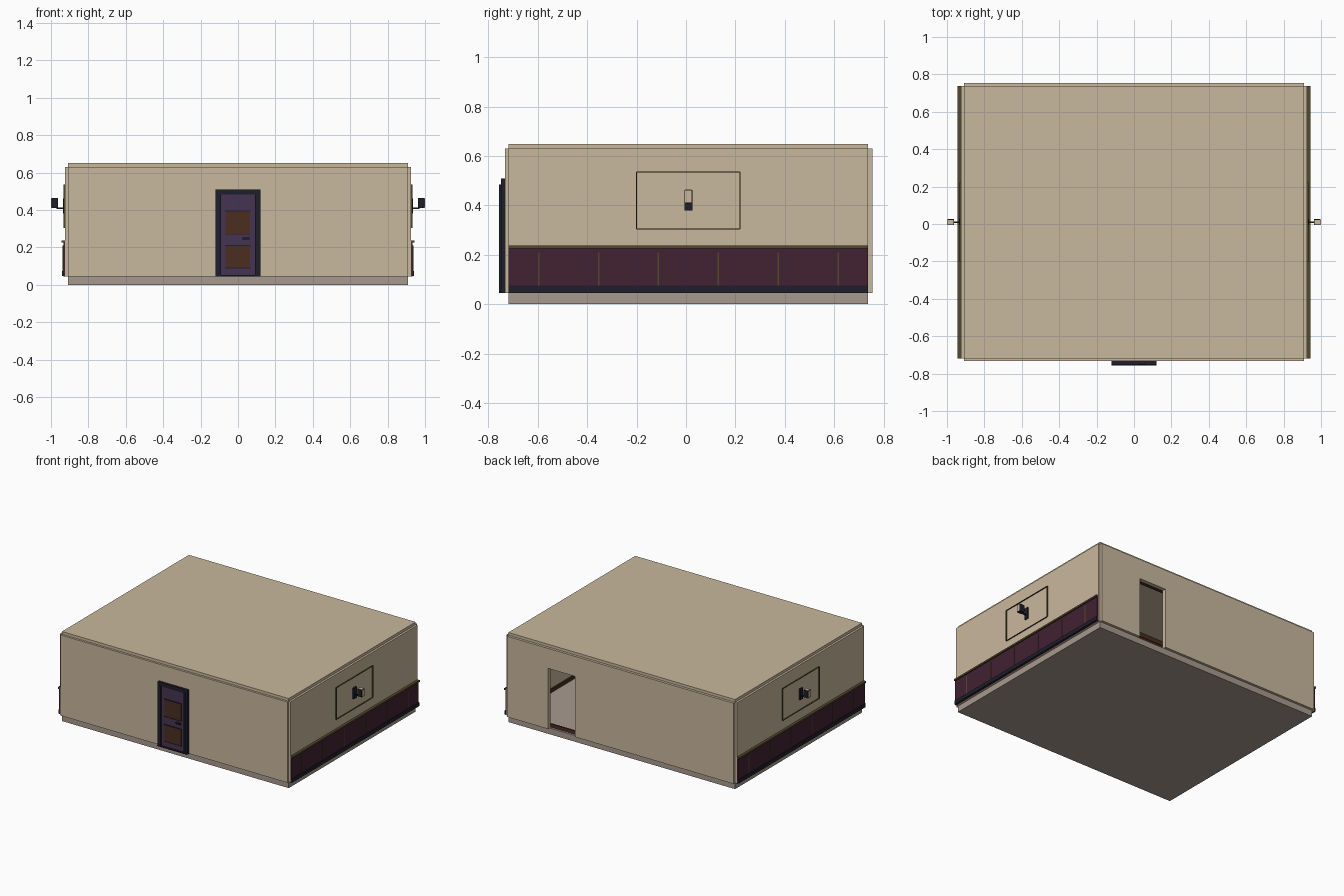
import bpy

cube = bpy.data.objects.get("Cube")
if cube:
    bpy.data.objects.remove(cube, do_unlink=True)


def srgb(c):
    c /= 255
    return c / 12.92 if c < 0.04 else ((c + 0.055) / 1.055) ** 2.4


def material(name, *rgb):
    m = bpy.data.materials.new(name)
    m.use_nodes = True
    col = [srgb(c) for c in rgb] + [1]
    m.diffuse_color = col
    m.node_tree.nodes["Principled BSDF"].inputs["Base Color"].default_value = col
    return m


PLASTER = material("plaster", 201, 184, 157)
STONE = material("stone_floor", 167, 154, 143)
PLUM = material("plum_panel", 66, 33, 50)
NAVY = material("navy_trim", 30, 30, 43)
BRASS = material("dark_brass", 84, 72, 46)
VIOLET = material("violet_door", 70, 52, 82)
WOOD = material("brown_wood", 76, 45, 32)


def box(name, x, y, z, mat):
    """Box from (low, high) pairs on each axis."""
    lo, hi = zip(*(sorted(p) for p in (x, y, z)))
    bpy.ops.mesh.primitive_cube_add(size=1, location=[(a + b) / 2 for a, b in zip(lo, hi)])
    ob = bpy.context.object
    ob.name = name
    ob.scale = [b - a for a, b in zip(lo, hi)]
    bpy.ops.object.transform_apply(location=False, rotation=False, scale=True)
    ob.data.materials.append(mat)
    return ob


W = 0.91                      # half width of floor
FRONT, BACK = -0.718, 0.737   # floor edges
MID = (FRONT + BACK) / 2
FLOOR, TOP = 0.045, 0.63
T = 0.015                     # half wall thickness
DEPTH = (FRONT, BACK)

# Slabs
box("floor_slab", (-W, W), DEPTH, (0, FLOOR), STONE)
box("ceiling_slab", (-W, W), DEPTH, (TOP, 0.65), PLASTER)


# Front and back walls, each with a doorway
def doorway_wall(name, y, door_x, door_top):
    ys = (y - T, y + T)
    a, b = door_x - 0.108, door_x + 0.108
    box(name + "_right", (-W, a), ys, (FLOOR, TOP), PLASTER)
    box(name + "_left", (b, W), ys, (FLOOR, TOP), PLASTER)
    box(name + "_header", (a, b), ys, (door_top, TOP), PLASTER)


doorway_wall("front_wall", FRONT, 0, 0.49)
doorway_wall("back_wall", BACK + 0.003, 0.472, 0.485)

# Ceiling beams and inner skirting
for i in (-1, 0, 1):
    y = MID + i * 0.55
    box("ceiling_beam", (-W, W), (y - 0.012, y + 0.012), (0.6, TOP), WOOD)
for name, y, s in (("front", FRONT + T, 1), ("back", BACK - T, -1)):
    box(name + "_skirting", (-W + T, W - T), (y, y + s * 0.01), (FLOOR, 0.07), WOOD)


# Side walls with wainscot, moulding frame and lamp
def side(s, label):
    def part(name, x, y, z, mat):
        return box(f"{label}_{name}", (s * x[0], s * x[1]), y, z, mat)

    face = W + T
    part("wall", (W - T, face), DEPTH, (FLOOR, TOP), PLASTER)
    part("inner_skirting", (W - T - 0.01, W - T), DEPTH, (FLOOR, 0.07), WOOD)
    part("wainscot", (face, 0.934), DEPTH, (FLOOR, 0.227), PLUM)
    part("baseboard", (face, 0.94), DEPTH, (FLOOR + 0.003, 0.075), NAVY)
    part("chair_rail", (face, 0.944), DEPTH, (0.225, 0.237), BRASS)
    step = (BACK - FRONT) / 6
    for i in range(6):
        y = FRONT + (i + 0.5) * step
        part("panel_strip", (face, 0.937), (y - 0.003, y + 0.003), (0.075, 0.21), BRASS)

    # Moulding frame
    for z in (0.305, 0.535):
        part("frame_rail", (face, 0.932), (MID - 0.21, MID + 0.21), (z - 0.002, z + 0.002), BRASS)
    for y in (MID - 0.21, MID + 0.21):
        part("frame_stile", (face, 0.932), (y - 0.002, y + 0.002), (0.305, 0.535), BRASS)

    # Wall lamp
    ys = (MID - 0.016, MID + 0.016)
    part("lamp_plate", (face, 0.936), ys, (0.38, 0.46), NAVY)
    part("lamp_arm", (0.93, 0.97), (MID - 0.005, MID + 0.005), (0.405, 0.413), NAVY)
    part("lamp_shade", (0.963, 0.998), ys, (0.41, 0.463), NAVY)
    inner = (MID - 0.013, MID + 0.013)
    part("lamp_glass", (0.998, 1.0), inner, (0.413, 0.46), PLASTER)
    part("lamp_cap", (0.965, 0.996), inner, (0.463, 0.465), PLASTER)


side(1, "left")
side(-1, "right")

# Front door: outer frame, inner trim, leaf, panels and handle
box("door_leaf", (-0.095, 0.095), (-0.743, -0.713), (FLOOR, 0.485), VIOLET)
for s in (-1, 1):
    box("door_jamb", (s * 0.1, s * 0.12), (-0.75, -0.72), (FLOOR, 0.51), NAVY)
    box("door_inner_trim", (s * 0.092, s * 0.104), (-0.757, -0.72), (FLOOR, 0.485), NAVY)
box("door_lintel", (-0.12, 0.12), (-0.75, -0.72), (0.482, 0.51), NAVY)
box("door_sill", (-0.12, 0.12), (-0.757, -0.72), (FLOOR, 0.051), NAVY)
for z0, z1 in ((0.09, 0.21), (0.27, 0.395)):
    box("door_panel", (-0.068, 0.065), (-0.747, -0.74), (z0, z1), WOOD)
    for z in (z0, z1):
        box("panel_moulding", (-0.07, 0.067), (-0.749, -0.74), (z - 0.002, z + 0.002), NAVY)
box("door_handle", (0.025, 0.062), (-0.755, -0.74), (0.243, 0.254), NAVY)
